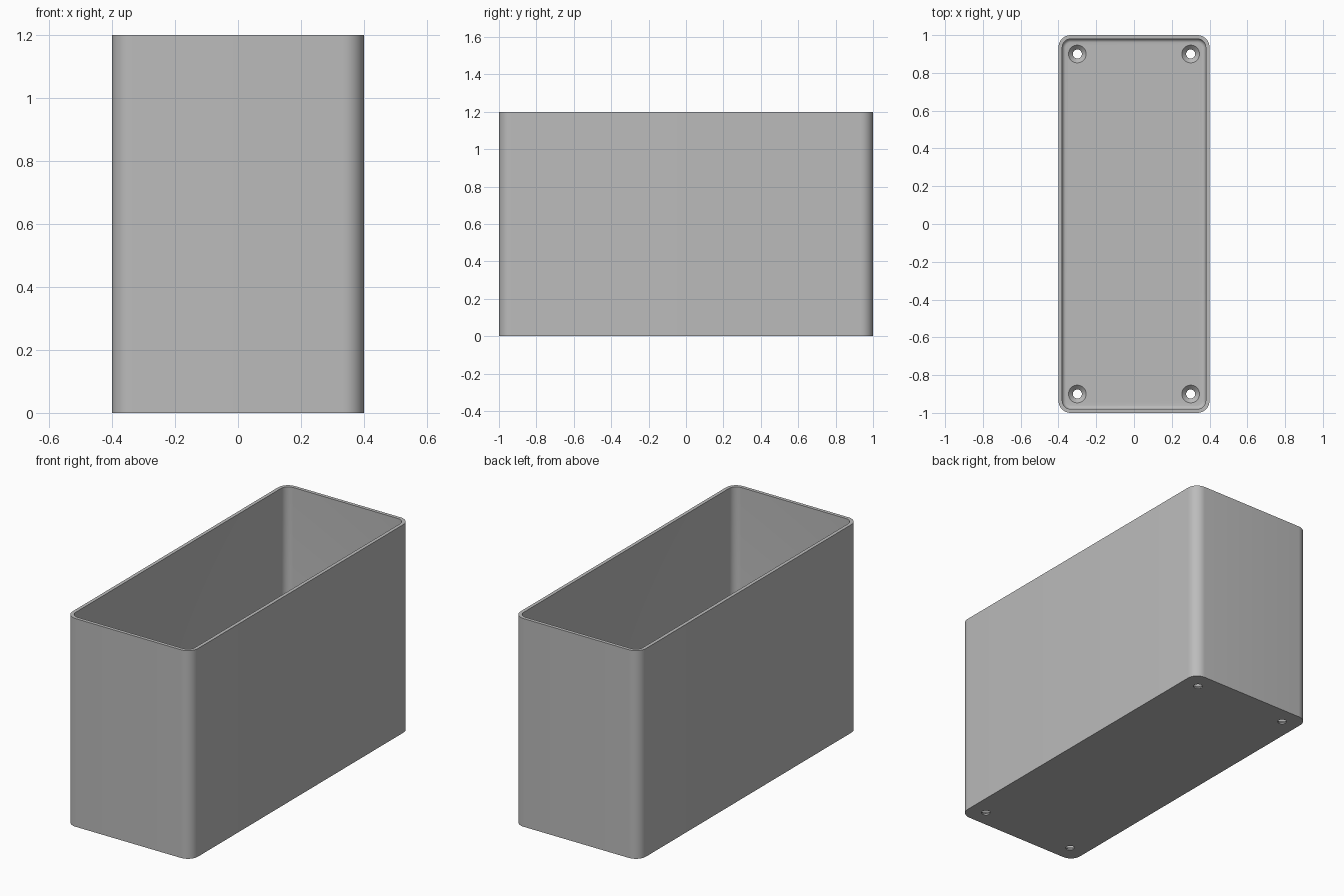
import bpy
import bmesh
import math

cube = bpy.data.objects.get("Cube")
if cube:
    bpy.data.objects.remove(cube, do_unlink=True)

HALF_X, HALF_Y, HEIGHT = 0.4, 1.0, 1.2
CORNER, WALL, FLOOR, FILLET = 0.065, 0.02, 0.03, 0.02
HOLE_X, HOLE_Y, HOLE_R, SINK_R = 0.3, 0.9, 0.024, 0.047

grey = bpy.data.materials.new("matte grey")
grey.use_nodes = True
colour = (0.5, 0.5, 0.5, 1)
grey.diffuse_color = colour
grey.node_tree.nodes["Principled BSDF"].inputs["Base Color"].default_value = colour


def make_object(name, bm):
    bmesh.ops.recalc_face_normals(bm, faces=bm.faces)
    mesh = bpy.data.meshes.new(name)
    bm.to_mesh(mesh)
    bm.free()
    mesh.materials.append(grey)
    obj = bpy.data.objects.new(name, mesh)
    bpy.context.collection.objects.link(obj)
    return obj


def rounded_ring(bm, inset, z, steps=10):
    """Rounded rectangle of vertices, inset from the outer wall."""
    r = CORNER - inset
    verts = []
    for i, (sx, sy) in enumerate([(1, 1), (-1, 1), (-1, -1), (1, -1)]):
        for k in range(steps + 1):
            a = (i + k / steps) * math.pi / 2
            verts.append(bm.verts.new((sx * (HALF_X - CORNER) + r * math.cos(a),
                                       sy * (HALF_Y - CORNER) + r * math.sin(a), z)))
    return verts


def circle_ring(bm, x, y, r, z, n=32):
    return [bm.verts.new((x + r * math.cos(2 * math.pi * k / n),
                          y + r * math.sin(2 * math.pi * k / n), z)) for k in range(n)]


def loft(bm, rings):
    """Join successive rings with quads and cap both ends."""
    for a, b in zip(rings, rings[1:]):
        for k in range(len(a)):
            j = (k + 1) % len(a)
            bm.faces.new((a[k], a[j], b[j], b[k]))
    bm.faces.new(rings[0])
    bm.faces.new(rings[-1])


# Open box: outer wall, flat rim, inner wall, rounded inner floor edge
bm = bmesh.new()
sections = [(0, 0), (0, HEIGHT), (WALL, HEIGHT)]
for k in range(7):
    a = k / 6 * math.pi / 2
    sections.append((WALL + FILLET * (1 - math.cos(a)), FLOOR + FILLET * (1 - math.sin(a))))
loft(bm, [rounded_ring(bm, inset, z) for inset, z in sections])
box = make_object("open_box", bm)

# Countersunk screw holes through the floor corners
bm = bmesh.new()
for sx in (-1, 1):
    for sy in (-1, 1):
        profile = [(HOLE_R, -0.05), (HOLE_R, FLOOR - 0.023), (SINK_R, FLOOR), (SINK_R, FLOOR + 0.05)]
        loft(bm, [circle_ring(bm, sx * HOLE_X, sy * HOLE_Y, r, z) for r, z in profile])
cutter = make_object("screw_hole_cutter", bm)
cutter.hide_render = True

bpy.ops.object.select_all(action="DESELECT")
box.select_set(True)
bpy.context.view_layer.objects.active = box
cut = box.modifiers.new("screw_holes", "BOOLEAN")
cut.operation = "DIFFERENCE"
cut.solver = "EXACT"
cut.object = cutter
bpy.ops.object.modifier_apply(modifier=cut.name)
bpy.data.objects.remove(cutter, do_unlink=True)

bpy.ops.object.shade_smooth_by_angle(angle=math.radians(30))
